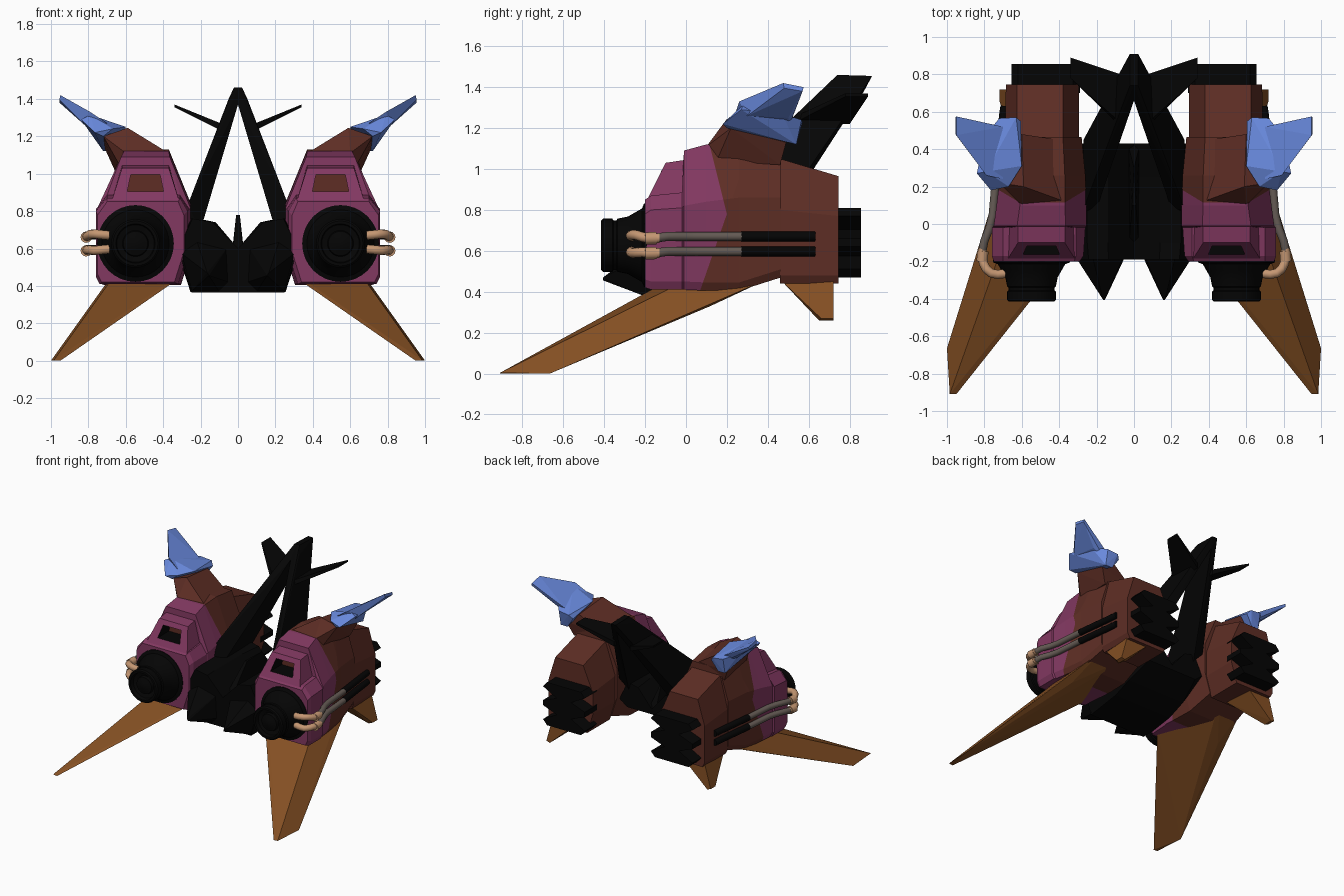
import bpy, bmesh, math
from mathutils import Vector

if "Cube" in bpy.data.objects:
    bpy.data.objects.remove(bpy.data.objects["Cube"])

def mat(name, r, g, b):
    m = bpy.data.materials.new(name)
    m.diffuse_color = (r, g, b, 1)
    m.use_nodes = True
    m.node_tree.nodes["Principled BSDF"].inputs["Base Color"].default_value = m.diffuse_color
    return m

BLACK = mat("black", .0015, .0015, .0015)
PINK = mat("plum", .225, .040, .120)
BROWN = mat("red brown", .112, .027, .018)
ORANGE = mat("ochre brown", .235, .08, .017)
BLUE = mat("blue", .14, .25, .72)
TAN = mat("tan", .56, .31, .17)
GREY = mat("grey", .13, .105, .09)

def finish(name, bm, mats, mirror=True, smooth=0):
    bmesh.ops.recalc_face_normals(bm, faces=bm.faces)
    me = bpy.data.meshes.new(name)
    bm.to_mesh(me)
    bm.free()
    for m in mats:
        me.materials.append(m)
    ob = bpy.data.objects.new(name, me)
    bpy.context.collection.objects.link(ob)
    if mirror:
        ob.modifiers.new("mirror", 'MIRROR').use_mirror_merge = False
    if smooth:
        bpy.ops.object.select_all(action='DESELECT')
        ob.select_set(True)
        bpy.context.view_layer.objects.active = ob
        bpy.ops.object.shade_smooth_by_angle(angle=math.radians(smooth))
    return ob

def loft_bm(rings):
    bm = bmesh.new()
    vs = [[bm.verts.new(p) for p in r] for r in rings]
    n = len(rings[0])
    for a, b in zip(vs, vs[1:]):
        for i in range(n):
            j = (i + 1) % n
            bm.faces.new((a[i], a[j], b[j], b[i]))
    bm.faces.new(vs[0])
    bm.faces.new(vs[-1])
    return bm

def hull(name, pts, m, mirror=True):
    bm = bmesh.new()
    for p in pts:
        bm.verts.new(p)
    bmesh.ops.convex_hull(bm, input=bm.verts)
    junk = [v for v in bm.verts if not v.link_faces]
    bmesh.ops.delete(bm, geom=junk, context='VERTS')
    bmesh.ops.dissolve_limit(bm, angle_limit=math.radians(3), verts=bm.verts, edges=bm.edges)
    return finish(name, bm, [m], mirror)

def tube(name, path, rad, m, n=12):
    P = [Vector(p) for p in path]
    rings = []
    for i, p in enumerate(P):
        t = (P[min(i + 1, len(P) - 1)] - P[max(i - 1, 0)]).normalized()
        s = t.cross(Vector((0, 0, 1))).normalized()
        u = s.cross(t)
        rings.append([p + rad * (math.cos(k * math.tau / n) * s + math.sin(k * math.tau / n) * u)
                      for k in range(n)])
    finish(name, loft_bm(rings), [m], True, 60)

def pod_ring(y, xi, xo, zb, zs, zt, ti, to):
    return [(x, y, z) for x, z in ((xi + .05, zb), (xo - .02, zb), (xo, zb + .04), (xo, zs),
                                   (to, zt), (ti, zt), (xi, zs), (xi, zb + .16))]

# main nacelle: plum nose, red brown rear, split by two slanted planes
bm = loft_bm([pod_ring(*r) for r in (
    (-.20, .29, .75, .42, .78, .85, .32, .70),
    (-.17, .27, .76, .41, .80, .87, .31, .70),
    (-.02, .26, .76, .41, .81, .885, .31, .70),
    (-.01, .255, .75, .41, .82, 1.09, .365, .625),
    (.10, .255, .735, .405, .84, 1.12, .37, .61),
    (.26, .26, .715, .405, .86, 1.13, .37, .62),
    (.465, .28, .695, .47, .86, 1.10, .38, .62))])
planes = [(Vector((.5, .2, .78)), Vector((0, 1, s)).normalized()) for s in (-.35, .25)]
for co, no in planes:
    bmesh.ops.bisect_plane(bm, geom=bm.verts[:] + bm.edges[:] + bm.faces[:], plane_co=co, plane_no=no)
for f in bm.faces:
    c = f.calc_center_median()
    f.material_index = int(any((c - co).dot(no) > 0 for co, no in planes))
finish("nacelle", bm, [PINK, BROWN])

# rear nacelle block
finish("nacelle_rear", loft_bm([pod_ring(*r) for r in (
    (.46, .295, .69, .44, .80, 1.05, .38, .625),
    (.745, .295, .685, .44, .77, .965, .38, .625))]), [BROWN])

# raised scoop with recessed vent, black floor and brown back
def quad(x, y0, z0, w0, y1, z1, w1):
    return [(x - w0, y0, z0), (x + w0, y0, z0), (x + w1, y1, z1), (x - w1, y1, z1)]
outer = quad(.495, -.195, .84, .185, -.10, 1.03, .125)
inner = quad(.495, -.162, .905, .097, -.118, .995, .078)
bm = bmesh.new()
rings = [[bm.verts.new(p) for p in r] for r in (
    quad(.495, .0, .84, .185, .0, 1.045, .125), outer, inner, [(x, -.02, z) for x, y, z in inner])]
for k, (a, b) in enumerate(zip(rings, rings[1:])):
    for i in range(4):
        f = bm.faces.new((a[i], a[(i + 1) % 4], b[(i + 1) % 4], b[i]))
        f.material_index = 1 if k == 2 else 0
bm.faces.new(rings[0])
bm.faces.new(rings[-1]).material_index = 2
finish("vent_scoop", bm, [PINK, BLACK, BROWN])

# round front engine
N = 32
prof = [(.205, -.17), (.205, -.205), (.18, -.215), (.16, -.25), (.14, -.285), (.13, -.335), (.122, -.34),
        (.122, -.355), (.13, -.36), (.13, -.405), (.12, -.415), (.105, -.415), (.10, -.385),
        (.07, -.375), (.065, -.395), (.045, -.40), (.02, -.41)]
finish("front_engine", loft_bm([[(.548 + r * math.cos(k * math.tau / N), y, .627 + r * math.sin(k * math.tau / N))
                                 for k in range(N)] for r, y in prof]), [BLACK], True, 35)

# rear exhaust: block with zigzag sides
side = [(.62, .47), (.655, .51), (.535, .575), (.655, .62), (.655, .66), (.535, .705), (.655, .77), (.62, .81)]
sec = side + [(.945 - x, z) for x, z in reversed(side)]
finish("exhaust", loft_bm([[(x, y, z) for x, z in sec] for y in (.70, .855)]), [BLACK])

# outer pipes: tan elbow, grey hose, black sleeve
for i, z in enumerate((.67, .597)):
    d = 1 - 2 * i
    tube(f"pipe_elbow_{i}", [(.69, -.265, z), (.73, -.27, z + .004 * d), (.765, -.262, z + .008 * d),
                             (.79, -.24, z + .006 * d), (.805, -.21, z - .004), (.812, -.175, z - .01),
                             (.81, -.13, z - .008)], .024, TAN)
    tube(f"pipe_collar_{i}", [(.812, -.20, z - .01), (.808, -.145, z - .008)], .03, TAN)
    tube(f"pipe_hose_{i}", [(.812, -.15, z - .008), (.80, -.09, z), (.772, -.02, z), (.755, .05, z), (.735, .28, z)],
         .022, GREY)
    tube(f"pipe_sleeve_{i}", [(.735, .27, z), (.712, .46, z), (.695, .60, z), (.69, .63, z)], .024, BLACK)

# long swept landing blade
hull("landing_blade", [(.33, -.13, .43), (.37, -.15, .42), (.68, -.05, .43), (.70, .20, .42), (.66, .43, .475),
                       (.45, .43, .475), (.69, .12, .33), (.55, .10, .36),
                       (.95, -.91, 0), (.985, -.91, .003), (.99, -.66, .012), (1, -.665, 0), (.97, -.68, .02)], ORANGE)

# small rear lower fin
hull("lower_fin", [(.46, .47, .45), (.66, .47, .45), (.67, .72, .45), (.48, .72, .45),
                   (.69, .65, .26), (.72, .66, .27), (.72, .72, .27), (.69, .72, .26)], ORANGE)

# shoulder arm and blue wing
hull("wing_arm", [(.37, .12, 1.11), (.60, .10, 1.11), (.63, .15, 1.04), (.40, .45, 1.08), (.66, .46, 1.02),
                  (.59, .20, 1.245), (.60, .48, 1.21), (.72, .22, 1.20), (.71, .49, 1.13), (.45, .20, 1.14)], BROWN)
hull("wing_sleeve", [(.60, .31, 1.25), (.605, .55, 1.20), (.63, .57, 1.23), (.72, .565, 1.24), (.72, .54, 1.12),
                     (.66, .54, 1.12), (.67, .20, 1.24), (.765, .18, 1.22), (.72, .20, 1.20), (.84, .27, 1.29),
                     (.79, .28, 1.315), (.80, .47, 1.27)], BLUE)
hull("wing_blade", [(.70, .24, 1.27), (.70, .52, 1.25), (.70, .50, 1.20), (.79, .26, 1.33), (.82, .30, 1.26),
                    (.80, .50, 1.25), (.95, .475, 1.42), (.95, .575, 1.40), (.955, .48, 1.395), (.955, .57, 1.38)], BLUE)

# central body with notched top and rising belly
def body_ring(y, w, zb):
    half = [(.14, .74), (.25, .76), (.33, max(.60, zb + .05)), (.255, zb)]
    pts = [(0, max(.60, zb + .02))] + half + [(-x, z) for x, z in reversed(half)]
    return [(x * w, y, z) for x, z in pts]
finish("central_body", loft_bm([body_ring(*r) for r in (
    (-.19, .97, .365), (-.1, 1, .37), (.10, 1, .40), (.25, 1, .46), (.43, .85, .56))]), [BLACK], False)
hull("body_prong", [(.05, -.18, .42), (.06, -.18, .60), (.22, -.18, .64), (.31, -.18, .58), (.25, -.18, .37),
                    (.10, -.18, .37), (.155, -.405, .455), (.165, -.405, .47)], BLACK)
hull("body_spine", [(-.03, -.15, .55), (.03, -.15, .55), (-.01, .10, .78), (.01, .10, .78), (0, .30, .78),
                    (-.03, .42, .60), (.03, .42, .60)], BLACK, False)

# tall tail fins leaning together, with small winglets
hull("tail_fin", [(.20, .08, .70), (.28, .05, .74), (.27, .08, .83), (.20, .43, .70), (.27, .45, .78),
                  (0, .66, 1.37), (0, .87, 1.38), (0, .74, 1.46), (.022, .74, 1.46),
                  (0, .91, 1.455), (.022, .91, 1.455), (.05, .69, 1.40), (.05, .85, 1.38)], BLACK)
hull("tail_winglet", [(.07, .52, 1.22), (.07, .54, 1.26), (.07, .80, 1.22), (.07, .80, 1.26),
                      (.34, .78, 1.355), (.34, .78, 1.37), (.34, .89, 1.355), (.34, .89, 1.37)], BLACK)
